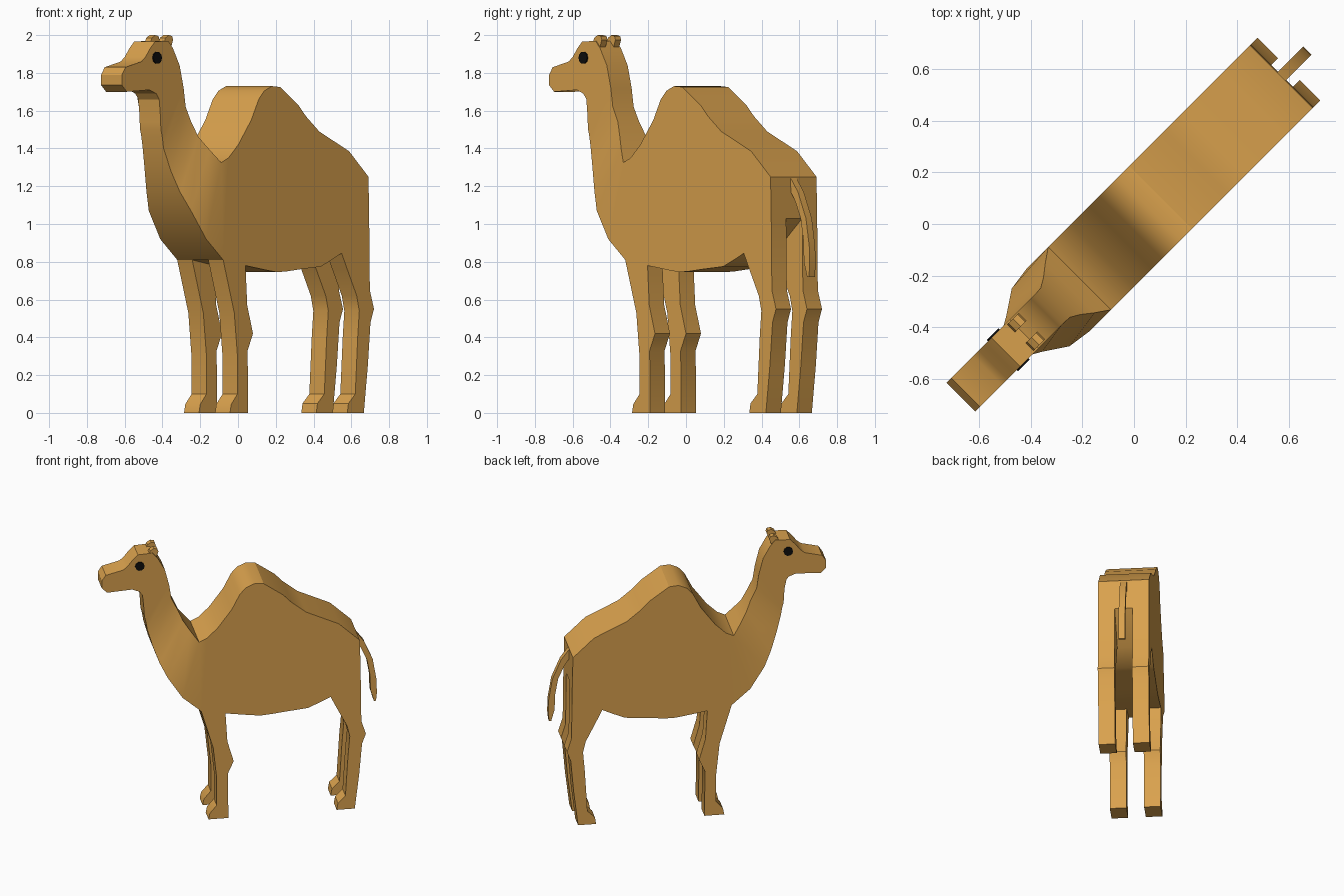
import bpy, bmesh, math
from mathutils import Matrix

cube = bpy.data.objects.get("Cube")
if cube:
    bpy.data.objects.remove(cube, do_unlink=True)

# The animal is modelled along x (head at -x), then turned to its stance
TURN = Matrix.Rotation(math.radians(45), 4, 'Z')
BODY_W, HEAD_W = 0.172, 0.078


def material(name, color):
    mat = bpy.data.materials.new(name)
    mat.use_nodes = True
    mat.diffuse_color = color
    bsdf = next(n for n in mat.node_tree.nodes if n.type == 'BSDF_PRINCIPLED')
    bsdf.inputs["Base Color"].default_value = color
    bsdf.inputs["Roughness"].default_value = 0.8
    return mat


tan = material("tan_coat", (0.70, 0.36, 0.075, 1))
black = material("black_eye", (0.004, 0.004, 0.004, 1))


def finish(bm, name, mat, smooth=True):
    bmesh.ops.recalc_face_normals(bm, faces=bm.faces)
    bm.transform(TURN)
    mesh = bpy.data.meshes.new(name)
    bm.to_mesh(mesh)
    bm.free()
    mesh.materials.append(mat)
    obj = bpy.data.objects.new(name, mesh)
    bpy.context.collection.objects.link(obj)
    if smooth:
        bpy.ops.object.select_all(action='DESELECT')
        obj.select_set(True)
        bpy.context.view_layer.objects.active = obj
        bpy.ops.object.shade_smooth_by_angle(angle=math.radians(30))
    return obj


def slab(name, profile, v0, v1, mat=tan, smooth=True):
    """Side profile extruded across the body from v0 to v1."""
    bm = bmesh.new()
    face = bm.faces.new([bm.verts.new((u, v0, z)) for u, z in profile])
    ext = bmesh.ops.extrude_face_region(bm, geom=[face])
    verts = [g for g in ext["geom"] if isinstance(g, bmesh.types.BMVert)]
    bmesh.ops.translate(bm, verts=verts, vec=(0, v1 - v0, 0))
    return finish(bm, name, mat, smooth)


# Head, neck, torso and hump: top line and under line, nose to rump
head_top = [(-.947, 1.79), (-.92, 1.83), (-.80, 1.86), (-.77, 1.885), (-.735, 1.93),
            (-.70, 1.965), (-.60, 1.97), (-.565, 1.93), (-.515, 1.84), (-.485, 1.72),
            (-.47, 1.62)]
head_under = [(-.947, 1.735), (-.91, 1.70), (-.74, 1.71), (-.69, 1.69), (-.668, 1.66),
              (-.664, 1.62), (-.66, 1.58), (-.658, 1.54), (-.655, 1.5), (-.645, 1.46),
              (-.635, 1.4)]
neck_top = [(-.43, 1.54), (-.395, 1.46), (-.35, 1.395)]
neck_under = [(-.60, 1.28), (-.56, 1.17), (-.51, 1.07)]
neck_top_w = [.08, .1, .135]
neck_under_w = [.098, .125, .158]
trunk_top = [(-.297, 1.325), (-.243, 1.35), (-.17, 1.42), (-.073, 1.55), (-.017, 1.66),
             (.025, 1.705), (.082, 1.73), (.146, 1.725), (.28, 1.63), (.337, 1.57),
             (.436, 1.49), (.66, 1.385), (.805, 1.25)]
trunk_under = [(-.41, .92), (-.283, .81), (-.116, .78), (0, .762), (.06, .753),
               (.124, .745), (.2, .75), (.29, .76), (.4, .77), (.45, .775),
               (.53, .81), (.604, .845), (.81, 1.03)]

tops = head_top + neck_top + trunk_top
unders = head_under + neck_under + trunk_under
ends = [HEAD_W] * len(head_top), [BODY_W] * len(trunk_top)
top_w = ends[0] + neck_top_w + ends[1]
under_w = ends[0] + neck_under_w + ends[1]

bm = bmesh.new()
rings = []
for (tu, tz), (bu, bz), tw, bw in zip(tops, unders, top_w, under_w):
    corners = [(tu, tw, tz), (tu, -tw, tz), (bu, -bw, bz), (bu, bw, bz)]
    rings.append([bm.verts.new(c) for c in corners])
for a, b in zip(rings, rings[1:]):
    for i in range(4):
        j = (i + 1) % 4
        bm.faces.new((a[i], a[j], b[j], b[i]))
bm.faces.new(rings[0])
bm.faces.new(rings[-1])
finish(bm, "body", tan)

# Paired parts: legs, ears and eyes
front_leg = [(-.283, .81), (-.2, .53), (-.176, .3), (-.176, .1), (-.223, .045), (-.232, 0),
             (-.096, 0), (-.1, .33), (-.06, .42), (-.103, .57), (-.116, .78)]
back_leg = [(.604, .845), (.646, .76), (.717, .62), (.736, .54), (.724, .4), (.706, .1),
            (.655, .05), (.646, 0), (.77, 0), (.8, .25), (.82, .48), (.846, .55),
            (.815, .65), (.81, 1.03)]
ear = [(-.625, 1.96), (-.615, 1.985), (-.59, 2.0), (-.565, 1.995), (-.558, 1.975),
       (-.575, 1.93)]
eye = [(-.687 + .032 * math.cos(k * math.tau / 10), 1.88 + .032 * math.sin(k * math.tau / 10))
       for k in range(10)]

for side, s in (("left", -1), ("right", 1)):
    slab(side + "_front_leg", front_leg, s * .06, s * BODY_W)
    slab(side + "_back_leg", back_leg, s * .06, s * BODY_W)
    slab(side + "_ear", ear, s * .03, s * .072)
    slab(side + "_eye", eye, s * HEAD_W, s * (HEAD_W + .008), black, False)

# Tail
tail = [(.80, 1.25), (.86, 1.17), (.92, 1.03), (.945, .88), (.948, .78), (.942, .72),
        (.928, .72), (.905, .8), (.9, .92), (.88, 1.03), (.84, 1.12), (.80, 1.18)]
slab("tail", tail, -.022, .022)
